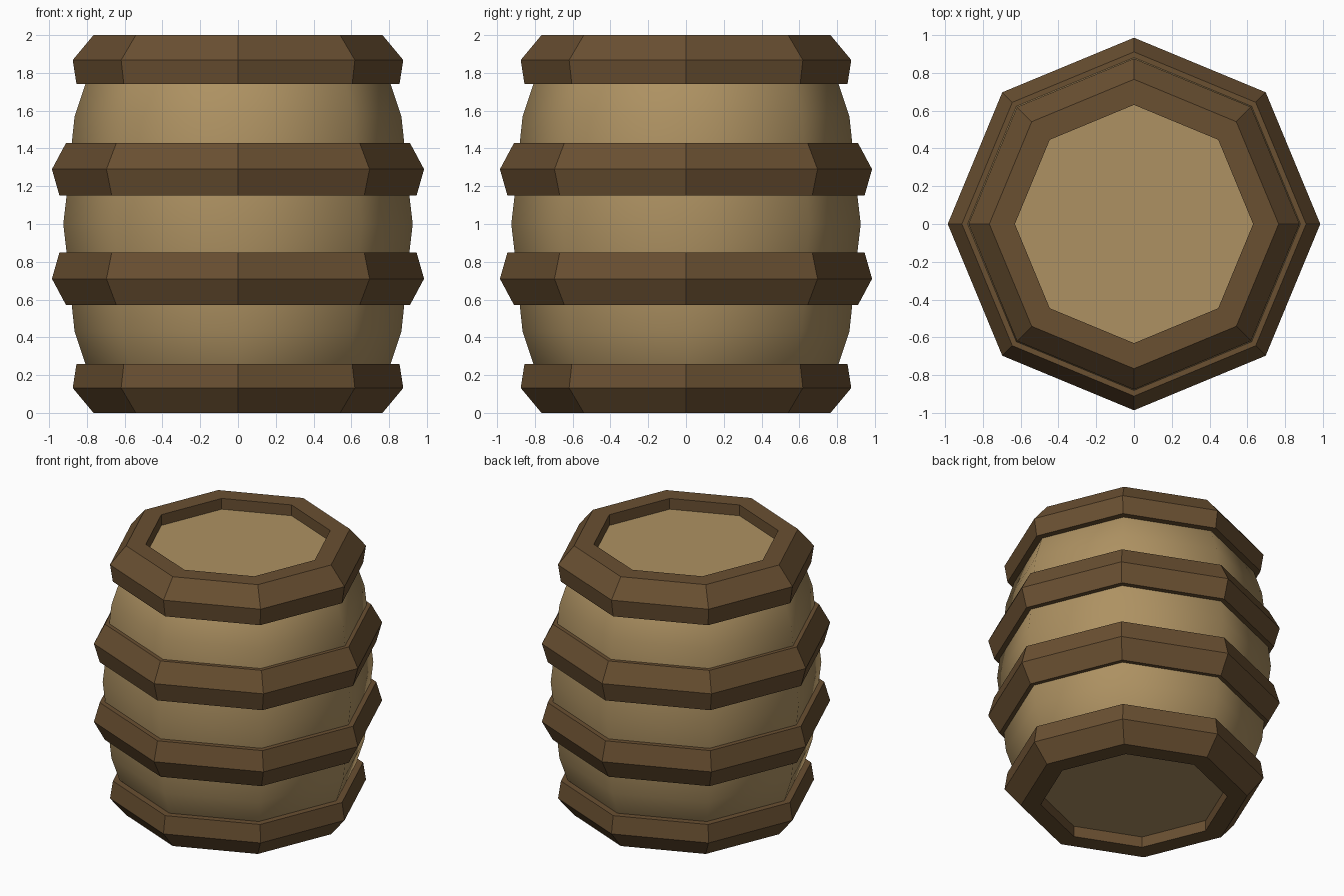
import bpy, bmesh, math

if "Cube" in bpy.data.objects:
    bpy.data.objects.remove(bpy.data.objects["Cube"])

def mat(name, col):
    m = bpy.data.materials.new(name)
    m.diffuse_color = (*col, 1)
    m.use_nodes = True
    m.node_tree.nodes["Principled BSDF"].inputs["Base Color"].default_value = m.diffuse_color
    return m

tan = mat("light wood", (0.42, 0.285, 0.122))
brown = mat("dark wood", (0.142, 0.079, 0.031))

def lathe(name, profile, material, closed, smooth=False, sides=8):
    """Revolve (radius, z) points, listed bottom to top on the outside."""
    bm = bmesh.new()
    rings = []
    for r, z in profile:
        rings.append([bm.verts.new((r * math.cos(2 * math.pi * i / sides),
                                    r * math.sin(2 * math.pi * i / sides), z))
                      for i in range(sides)])
    n = len(rings)
    for k in range(n if closed else n - 1):
        a, b = rings[k], rings[(k + 1) % n]
        for i in range(sides):
            j = (i + 1) % sides
            f = bm.faces.new((a[i], a[j], b[j], b[i]))
            f.smooth = smooth
    if not closed:  # flat end caps
        bm.faces.new(rings[0][::-1])
        bm.faces.new(rings[-1])
    bmesh.ops.recalc_face_normals(bm, faces=bm.faces)
    me = bpy.data.meshes.new(name)
    bm.to_mesh(me)
    bm.free()
    me.materials.append(material)
    ob = bpy.data.objects.new(name, me)
    bpy.context.collection.objects.link(ob)
    return ob

def flip(profile):
    return [(r, 2 - z) for r, z in reversed(profile)]

# bulging barrel body with flat lids, recessed below the rims
lower = [(0.70, 0.08), (0.81, 0.265), (0.865, 0.43), (0.88, 0.57), (0.905, 0.83)]
body = lathe("barrel_body", lower + [(0.925, 1.0)] + flip(lower), tan, False, True)
bpy.context.view_layer.objects.active = body
body.select_set(True)
bpy.ops.object.shade_smooth_by_angle(angle=math.radians(50))

# end rims
rim = [(0.63, 1.74), (0.855, 1.74), (0.875, 1.868), (0.765, 2.0), (0.63, 2.0)]
lathe("top_rim", rim, brown, True)
lathe("bottom_rim", flip(rim), brown, True)

# middle hoops
hoop = [(0.84, 1.15), (0.945, 1.15), (0.985, 1.29), (0.91, 1.43), (0.84, 1.43)]
lathe("upper_hoop", hoop, brown, True)
lathe("lower_hoop", flip(hoop), brown, True)
